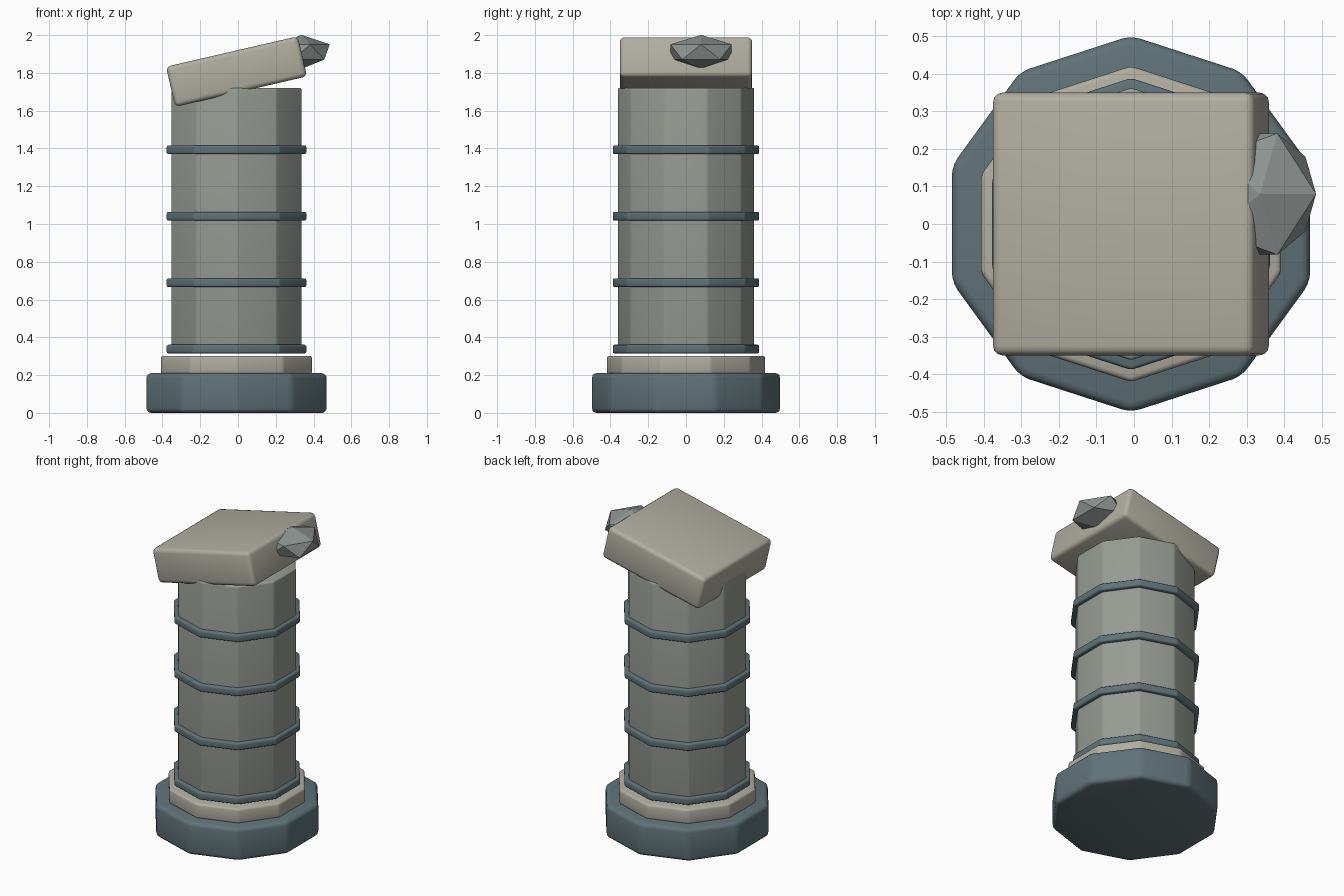
import bpy
import math

if "Cube" in bpy.data.objects:
    bpy.data.objects.remove(bpy.data.objects["Cube"])


def material(name, rgb):
    m = bpy.data.materials.new(name)
    m.diffuse_color = (*rgb, 1)
    m.use_nodes = True
    m.node_tree.nodes["Principled BSDF"].inputs["Base Color"].default_value = m.diffuse_color
    return m


SLATE = material("slate", (0.115, 0.17, 0.188))
SAND = material("sand", (0.44, 0.42, 0.355))
STONE = material("stone", (0.305, 0.328, 0.292))
ROCK = material("rock", (0.27, 0.30, 0.29))
CX = -0.008  # column axis


def finish(name, mat, bevel):
    """Name, colour and soften the active object."""
    ob = bpy.context.object
    ob.name = name
    ob.data.materials.append(mat)
    bpy.ops.object.transform_apply(location=False, rotation=False, scale=True)
    if bevel:
        b = ob.modifiers.new("bevel", 'BEVEL')
        b.width = bevel
        b.segments = 3
        b.limit_method = 'ANGLE'
        b.angle_limit = math.radians(30)
        bpy.ops.object.modifier_apply(modifier="bevel")
        bpy.ops.object.shade_smooth_by_angle(angle=math.radians(30))
    return ob


def drum(name, radius, z0, z1, mat, bevel):
    """Ten-sided block between two heights."""
    bpy.ops.mesh.primitive_cylinder_add(vertices=10, radius=radius, depth=z1 - z0,
                                        location=(CX, 0, (z0 + z1) / 2))
    return finish(name, mat, bevel)


# Stepped foot and shaft
drum("base", 0.502, 0.0, 0.21, SLATE, 0.025)
drum("plinth", 0.421, 0.205, 0.302, SAND, 0.014)
drum("shaft", 0.363, 0.315, 1.72, STONE, 0.01)

# Evenly spaced bands
for i in range(4):
    z = 0.338 + i * 0.3515
    drum(f"band_{i + 1}", 0.389, z - 0.023, z + 0.023, SLATE, 0.01)

# Tilted slab on top
bpy.ops.mesh.primitive_cube_add(size=1, location=(CX, 0, 1.807),
                                rotation=(0, math.radians(-13), 0))
bpy.context.object.scale = (0.716, 0.70, 0.218)
finish("cap_slab", SAND, 0.025)

# Faceted stone lodged in the slab edge
bpy.ops.mesh.primitive_ico_sphere_add(subdivisions=1, radius=1, location=(0.336, 0.08, 1.911))
bpy.context.object.scale = (0.167, 0.19, 0.09)
finish("loose_rock", ROCK, 0)
